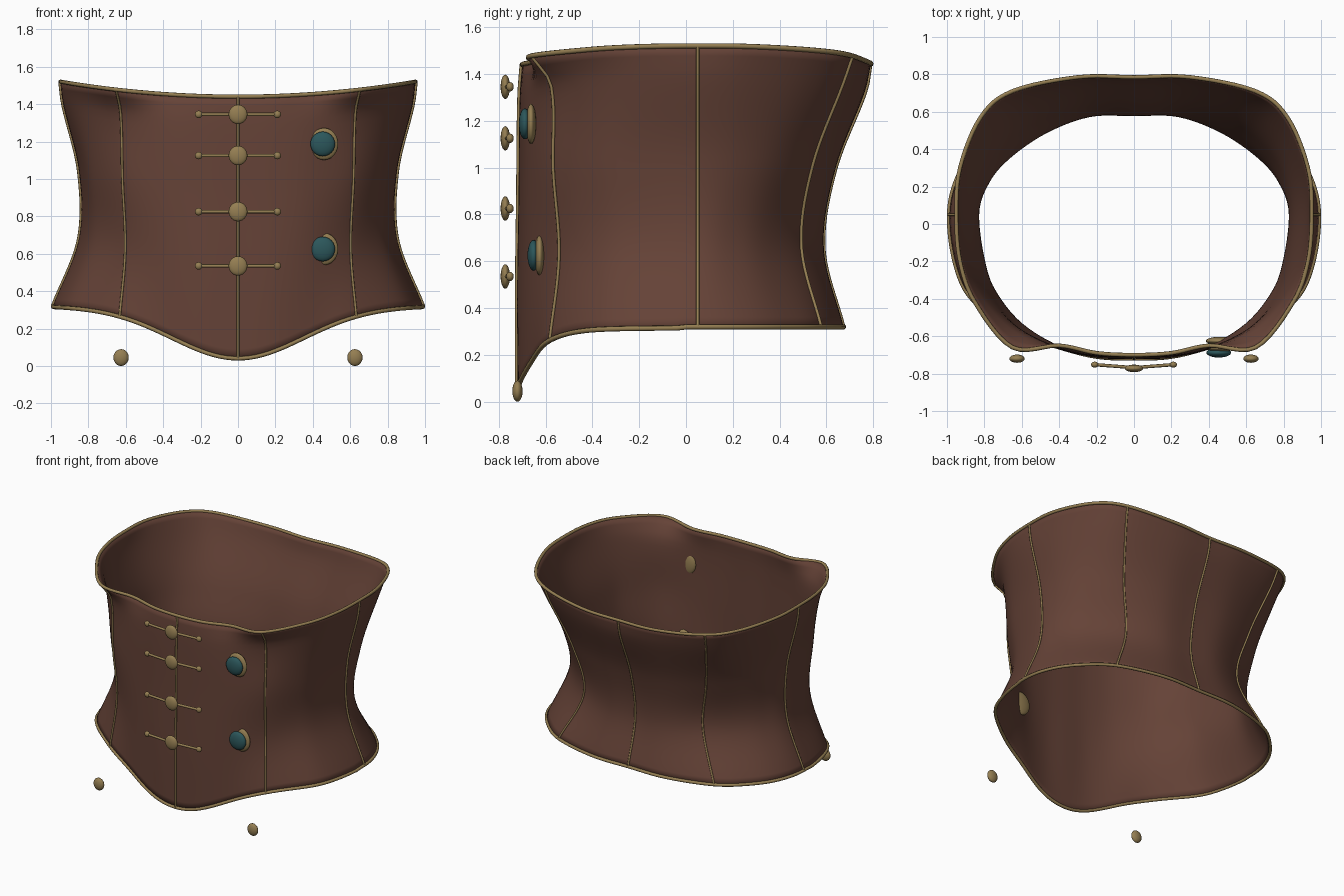
import bpy, bmesh, math
from mathutils import Vector

cube = bpy.data.objects.get("Cube")
if cube:
    bpy.data.objects.remove(cube, do_unlink=True)


def material(name, colour):
    mat = bpy.data.materials.new(name)
    mat.use_nodes = True
    mat.diffuse_color = (*colour, 1)
    mat.node_tree.nodes["Principled BSDF"].inputs["Base Color"].default_value = (*colour, 1)
    return mat


LEATHER = material("brown leather", (0.13, 0.055, 0.038))
BRASS = material("aged brass", (0.30, 0.21, 0.085))
TEAL = material("teal glass", (0.025, 0.095, 0.105))

# Half outlines of the body, front centre to back centre, at rising levels
LEVELS = [0, 0.3, 0.6, 0.9, 1]
BOTTOM = [(0, -.72), (.2, -.71), (.4, -.66), (.63, -.58), (.86, -.41), (.955, -.22),
          (.99, .05), (.94, .26), (.82, .43), (.63, .575), (.3, .665), (0, .67)]
WAIST = [(0, -.72), (.2, -.715), (.4, -.66), (.6, -.54), (.74, -.38), (.81, -.22),
         (.85, .05), (.79, .22), (.68, .35), (.48, .49), (.24, .58), (0, .585)]
RIBS = [(0, -.715), (.2, -.71), (.4, -.67), (.615, -.565), (.76, -.39), (.82, -.22),
        (.85, .05), (.81, .25), (.71, .41), (.54, .54), (.27, .63), (0, .635)]
CHEST = [(0, -.71), (.2, -.705), (.4, -.665), (.625, -.575), (.8, -.41), (.9, -.21),
         (.935, .05), (.9, .29), (.79, .53), (.63, .67), (.3, .755), (0, .765)]
TOP = [(0, -.70), (.2, -.69), (.4, -.65), (.65, -.66), (.85, -.42), (.93, -.2),
       (.95, .05), (.93, .3), (.82, .57), (.65, .71), (.3, .785), (0, .785)]


def mirrored(half):
    return [Vector(p) for p in half] + [Vector((-x, y)) for x, y in half[-2:0:-1]]


RINGS = [mirrored(ring) for ring in (BOTTOM, WAIST, RIBS, CHEST, TOP)]
COUNT = len(RINGS[0])


def hermite(a, b, tangent_a, tangent_b, f):
    return (a * (2 * f**3 - 3 * f**2 + 1) + tangent_a * (f**3 - 2 * f**2 + f)
            + b * (3 * f**2 - 2 * f**3) + tangent_b * (f**3 - f**2))


def around(ring, u):
    """Point at station u on a closed outline."""
    i = math.floor(u)
    p, a, b, q = (ring[(i + k) % COUNT] for k in (-1, 0, 1, 2))
    return hermite(a, b, (b - p) / 2, (q - a) / 2, u - i)


def body_point(u, t, offset=0.0):
    """Point on the body at station u and height fraction t."""
    pts = [around(ring, u) for ring in RINGS]
    last = len(LEVELS) - 1
    k = max(i for i in range(last) if LEVELS[i] <= t)
    span = LEVELS[k + 1] - LEVELS[k]

    def slope(i):
        lo, hi = max(i - 1, 0), min(i + 1, last)
        return (pts[hi] - pts[lo]) / (LEVELS[hi] - LEVELS[lo]) * span

    p = hermite(pts[k], pts[k + 1], slope(k), slope(k + 1), (t - LEVELS[k]) / span)
    # Dipped front point below, raised sides above
    low = 0.32
    if pts[0].y < 0:
        low -= 0.28 * math.exp(-(pts[0].x / 0.5) ** 2)
    high = 1.44 + 0.08 * (pts[-1].x / 0.95) ** 2
    p = p + p.normalized() * offset
    return Vector((p.x, p.y, low + (high - low) * t))


def link(name, data, mat):
    obj = bpy.data.objects.new(name, data)
    bpy.context.collection.objects.link(obj)
    data.materials.append(mat)
    return obj


# Leather body
STEPS, ROWS = 6, 28
columns = COUNT * STEPS
verts = [body_point(c / STEPS, r / ROWS) for r in range(ROWS + 1) for c in range(columns)]
faces = []
for r in range(ROWS):
    for c in range(columns):
        d = (c + 1) % columns
        faces.append((r * columns + c, r * columns + d,
                      (r + 1) * columns + d, (r + 1) * columns + c))
mesh = bpy.data.meshes.new("corset_body")
mesh.from_pydata(verts, [], faces)
mesh.shade_smooth()
body = link("corset_body", mesh, LEATHER)
shell = body.modifiers.new("thickness", "SOLIDIFY")
shell.thickness = 0.008
shell.offset = -1


def tube(name, points, radius, closed=False):
    curve = bpy.data.curves.new(name, "CURVE")
    curve.dimensions = "3D"
    curve.bevel_depth = radius
    curve.bevel_resolution = 2
    curve.use_fill_caps = True
    spline = curve.splines.new("POLY")
    spline.points.add(len(points) - 1)
    for target, p in zip(spline.points, points):
        target.co = (*p, 1)
    spline.use_cyclic_u = closed
    obj = link(name, curve, BRASS)
    bpy.ops.object.select_all(action="DESELECT")
    obj.select_set(True)
    bpy.context.view_layer.objects.active = obj
    bpy.ops.object.convert(target="MESH")
    return obj


# Bound edges
for name, t in (("lower_trim", 0), ("upper_trim", 1)):
    tube(name, [body_point(c / STEPS, t) for c in range(columns)], 0.011, True)

# Seam piping
SEAMS = {"front_seam": 0, "left_front_seam": 3, "left_side_seam": 6, "left_back_seam": 9,
         "back_seam": 11, "right_back_seam": 13, "right_side_seam": 16, "right_front_seam": 19}
for name, station in SEAMS.items():
    tube(name, [body_point(station, r / ROWS, 0.004) for r in range(ROWS + 1)], 0.007)


def stud(name, centre, radii, mat=BRASS):
    """Rounded oval bead with its axis facing the front."""
    bm = bmesh.new()
    bmesh.ops.create_uvsphere(bm, u_segments=24, v_segments=12, radius=1)
    for v in bm.verts:
        v.co = Vector(v.co.xzy) * Vector((1, 1, 1)).length / math.sqrt(3)
        v.co = Vector(c + r * p for c, r, p in zip(centre, radii, v.co))
    bmesh.ops.recalc_face_normals(bm, faces=bm.faces)
    data = bpy.data.meshes.new(name)
    bm.to_mesh(data)
    bm.free()
    data.shade_smooth()
    return link(name, data, mat)


# Front clasps: button, bar and end beads
for i, z in enumerate((1.345, 1.125, 0.825, 0.535), 1):
    stud(f"clasp_button_{i}", (0, -0.772, z), (0.05, 0.02, 0.052))
    tube(f"clasp_bar_{i}", [(-.21, -.752, z), (0, -.768, z), (.21, -.752, z)], 0.009)
    for side, x in (("left", 0.21), ("right", -0.21)):
        stud(f"clasp_{side}_bead_{i}", (x, -0.752, z), (0.02, 0.016, 0.02))

# Glass ornaments with brass backing on the left front
for name, y, z in (("upper", -0.662, 1.187), ("lower", -0.625, 0.625)):
    stud(f"{name}_backing", (0.46, y, z), (0.076, 0.022, 0.086))
    stud(f"{name}_glass", (0.453, y - 0.026, z), (0.066, 0.026, 0.066), TEAL)

# Hanging studs below the front
for side, x in (("left", 0.625), ("right", -0.625)):
    stud(f"{side}_hanging_stud", (x, -0.72, 0.045), (0.041, 0.022, 0.045))
